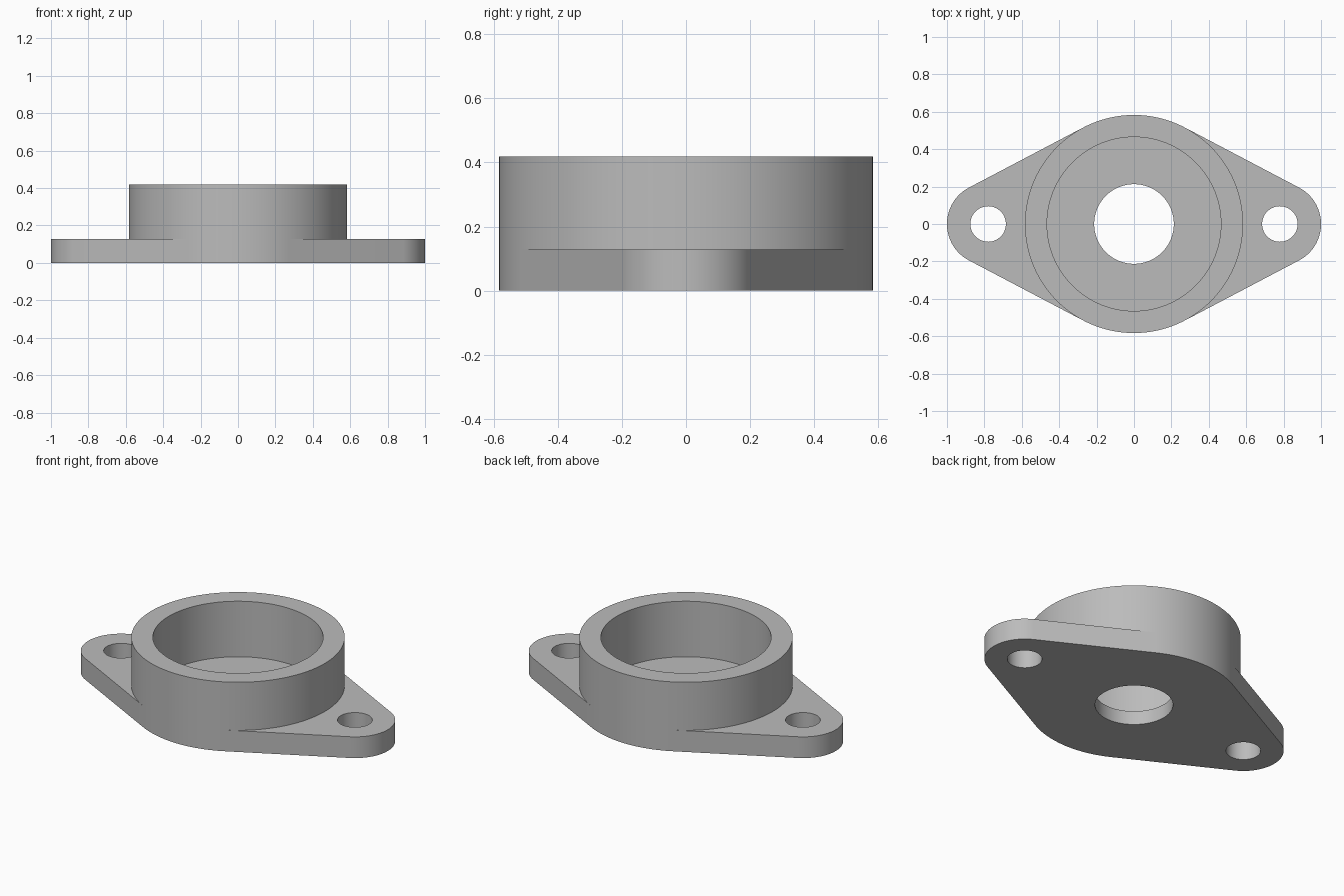
import bpy, bmesh
from math import acos, cos, sin, pi
from mathutils import Matrix, Vector

cube = bpy.data.objects.get("Cube")
if cube:
    bpy.data.objects.remove(cube, do_unlink=True)

HUB_R, BORE_R, HOLE_R = 0.583, 0.465, 0.213
HUB_H, FLOOR_H, PLATE_H = 0.418, 0.083, 0.128
EAR_X, EAR_R, BOLT_R = 0.78, 0.22, 0.095

grey = bpy.data.materials.new("plain grey")
grey.use_nodes = True
colour = (0.5, 0.5, 0.5, 1)
grey.diffuse_color = colour
grey.node_tree.nodes["Principled BSDF"].inputs["Base Color"].default_value = colour


def finish(bm, name):
    """Turn a bmesh into a shaded object."""
    bmesh.ops.recalc_face_normals(bm, faces=bm.faces)
    mesh = bpy.data.meshes.new(name)
    bm.to_mesh(mesh)
    bm.free()
    mesh.materials.append(grey)
    obj = bpy.data.objects.new(name, mesh)
    bpy.context.collection.objects.link(obj)
    bpy.ops.object.select_all(action='DESELECT')
    obj.select_set(True)
    bpy.context.view_layer.objects.active = obj
    bpy.ops.object.shade_smooth_by_angle(angle=pi / 6)
    return obj


def arc(cx, r, start, end, n):
    angles = [start + (end - start) * i / n for i in range(n + 1)]
    return [Vector((cx + r * cos(a), r * sin(a), 0)) for a in angles]


def loop(bm, points):
    verts = [bm.verts.new(p) for p in points]
    return [bm.edges.new((v, verts[i - 1])) for i, v in enumerate(verts)]


# Round hub: a cup with a hole through its floor
bm = bmesh.new()
profile = [(HOLE_R, 0), (HUB_R, 0), (HUB_R, HUB_H), (BORE_R, HUB_H),
           (BORE_R, FLOOR_H), (HOLE_R, FLOOR_H)]
edges = loop(bm, [(r, 0, z) for r, z in profile])
bmesh.ops.spin(bm, geom=edges + bm.verts[:], axis=(0, 0, 1), cent=(0, 0, 0),
               angle=2 * pi, steps=128, use_merge=True)
bmesh.ops.remove_doubles(bm, verts=bm.verts, dist=1e-5)
finish(bm, "hub")

# Bolt ears: sides tangent to the hub and to the rounded tip
tangent = acos((HUB_R - EAR_R) / EAR_X)
for name, turn in (("left_ear", 0), ("right_ear", pi)):
    bm = bmesh.new()
    tip = arc(EAR_X, EAR_R, -tangent, tangent, 40)
    root = arc(0, HUB_R, tangent, -tangent, 40)
    root[1:-1] = [p * 0.985 for p in root[1:-1]]
    edges = loop(bm, tip + root)
    edges += loop(bm, arc(EAR_X, BOLT_R, 0, 2 * pi, 48)[:-1])
    bmesh.ops.triangle_fill(bm, edges=edges, use_beauty=True, normal=(0, 0, 1))
    raised = bmesh.ops.extrude_face_region(bm, geom=bm.faces[:], use_keep_orig=True)
    top = [g for g in raised["geom"] if isinstance(g, bmesh.types.BMVert)]
    bmesh.ops.translate(bm, verts=top, vec=(0, 0, PLATE_H))
    bmesh.ops.rotate(bm, verts=bm.verts, cent=(0, 0, 0), matrix=Matrix.Rotation(turn, 3, 'Z'))
    finish(bm, name)
